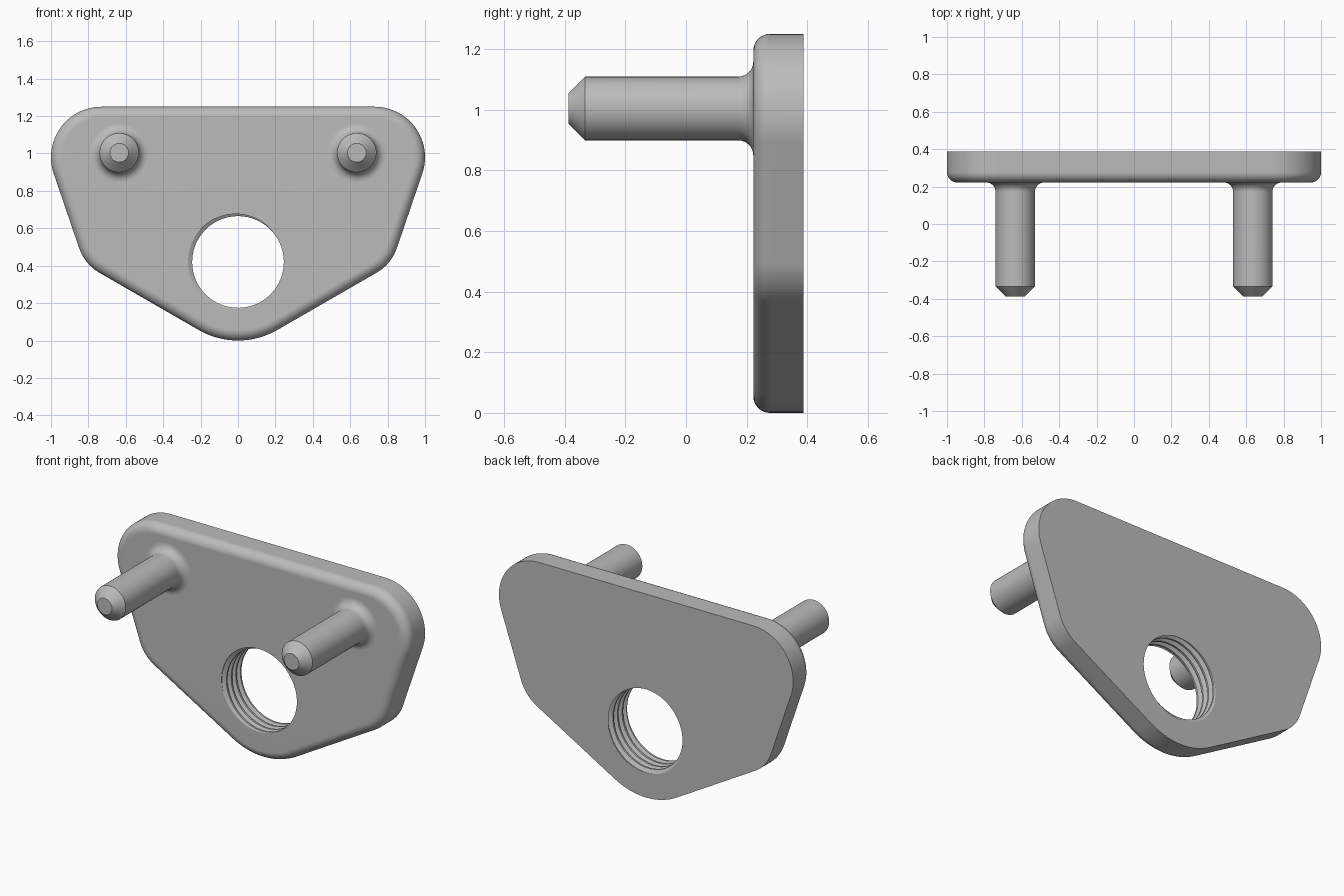
import bpy, bmesh, math
from mathutils import Vector

if "Cube" in bpy.data.objects:
    bpy.data.objects.remove(bpy.data.objects["Cube"], do_unlink=True)

FRONT, BACK, FILLET = 0.222, 0.388, 0.055
TAU = 2 * math.pi

grey = bpy.data.materials.new("plain grey")
grey.use_nodes = True
grey.diffuse_color = (0.5, 0.5, 0.5, 1)
grey.node_tree.nodes["Principled BSDF"].inputs["Base Color"].default_value = (0.5, 0.5, 0.5, 1)


def finish(bm, name):
    bmesh.ops.recalc_face_normals(bm, faces=bm.faces)
    mesh = bpy.data.meshes.new(name)
    bm.to_mesh(mesh)
    bm.free()
    obj = bpy.data.objects.new(name, mesh)
    bpy.context.collection.objects.link(obj)
    mesh.materials.append(grey)
    bpy.ops.object.select_all(action='DESELECT')
    obj.select_set(True)
    bpy.context.view_layer.objects.active = obj
    bpy.ops.object.shade_smooth_by_angle(angle=math.radians(30))
    weighted = obj.modifiers.new("flat face shading", 'WEIGHTED_NORMAL')
    weighted.keep_sharp = True
    return obj


def skin(bm, rings):
    """Join closed rings of equal length with quads."""
    n = len(rings[0])
    for a, b in zip(rings, rings[1:]):
        for i in range(n):
            bm.faces.new((a[i], a[(i + 1) % n], b[(i + 1) % n], b[i]))


# Plate outline: rounded corners as (x, z, radius, start angle, end angle)
CORNERS = [(0, 0.42, 0.42, -90, -60), (0.622, 0.571, 0.24, -60, -18.9),
           (0.73, 0.98, 0.27, -18.9, 90)]


def outline(inset):
    half = []
    for x, z, r, start, end in CORNERS:
        steps = max(8, round((end - start) / 4))
        for i in range(steps + 1):
            a = math.radians(start + (end - start) * i / steps)
            half.append((x + (r - inset) * math.cos(a), z + (r - inset) * math.sin(a)))
    return half + [(-x, z) for x, z in reversed(half[1:])]


# Threaded bore: one helical strip trimmed by the two plate faces
def threaded_bore(bm, z, minor, major, pitch, segments=64):
    profile = [(-0.075, major), (0.075, major), (0.375, minor), (0.625, minor), (0.925, major)]
    rows = []
    for i in range(-2 * segments, 7 * segments + 1):
        turn = i / segments
        a = math.radians(170) - TAU * turn
        rows.append([bm.verts.new((r * math.cos(a), FRONT + pitch * (u + turn), z + r * math.sin(a)))
                     for u, r in profile])
    for a, b in zip(rows, rows[1:]):
        for j in range(len(profile) - 1):
            bm.faces.new((a[j], a[j + 1], b[j + 1], b[j]))
    bmesh.ops.remove_doubles(bm, verts=bm.verts, dist=1e-5)
    for y, direction in ((FRONT, -1), (BACK, 1)):
        bmesh.ops.bisect_plane(bm, geom=bm.verts[:] + bm.edges[:] + bm.faces[:], dist=1e-6,
                               plane_co=(0, y, 0), plane_no=(0, direction, 0), clear_outer=True)
    bmesh.ops.remove_doubles(bm, verts=bm.verts, dist=1e-5)


# Plate: filleted front edge, straight sides, flat faces around the bore
bm = bmesh.new()
threaded_bore(bm, 0.42, 0.245, 0.267, 0.045)
rings = []
for k in range(9):
    a = math.pi / 2 * k / 8
    y = FRONT + FILLET * (1 - math.cos(a))
    rings.append([bm.verts.new((x, y, z)) for x, z in outline(FILLET * (1 - math.sin(a)))])
rings.append([bm.verts.new((x, BACK, z)) for x, z in outline(0)])
skin(bm, rings)
for y in (FRONT, BACK):
    rim = [e for e in bm.edges if e.is_boundary and all(abs(v.co.y - y) < 1e-4 for v in e.verts)]
    bmesh.ops.triangle_fill(bm, use_beauty=True, use_dissolve=False, edges=rim, normal=Vector((0, 1, 0)))
finish(bm, "mounting_plate")


# Pins: turned profile with chamfered tip and filleted root
def pin(name, x, z, radius=0.105, root=0.05, segments=48):
    profile = [(0.05, -0.388), (radius, -0.333)]
    for k in range(9):
        a = math.pi / 2 * k / 8
        profile.append((radius + root * (1 - math.cos(a)), FRONT - root + root * math.sin(a)))
    bm = bmesh.new()
    rings = [[bm.verts.new((x + r * math.cos(TAU * i / segments), y, z + r * math.sin(TAU * i / segments)))
              for i in range(segments)] for r, y in profile]
    skin(bm, rings)
    bm.faces.new(rings[0])
    finish(bm, name)


for side, sign in (("left", 1), ("right", -1)):
    pin(side + "_pin", sign * 0.635, 1.004)
